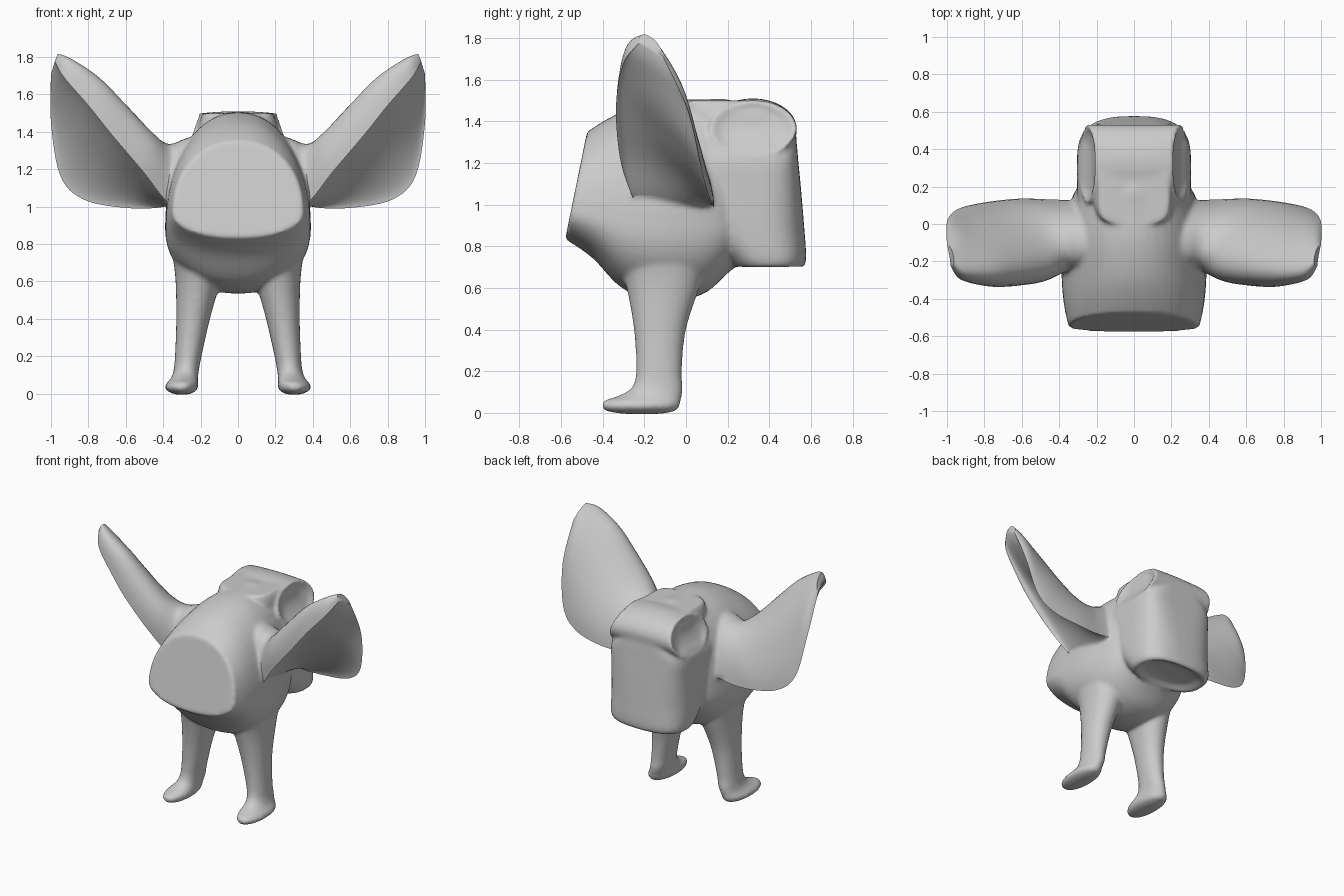
import bpy, bmesh, math
from mathutils import Vector

cube = bpy.data.objects.get("Cube")
if cube:
    bpy.data.objects.remove(cube, do_unlink=True)

grey = bpy.data.materials.new("clay grey")
grey.use_nodes = True
grey.diffuse_color = (0.6, 0.6, 0.6, 1)
grey.node_tree.nodes["Principled BSDF"].inputs["Base Color"].default_value = (0.6, 0.6, 0.6, 1)


def spline(stations, steps=6):
    """Smoothly interpolate a list of equal-length station tuples."""
    out = []
    last = len(stations) - 1
    for i in range(last):
        a, b = stations[max(i - 1, 0)], stations[i]
        c, d = stations[i + 1], stations[min(i + 2, last)]
        for s in range(steps):
            t = s / steps
            out.append([q + 0.5 * t * (r - p + t * (2*p - 5*q + 4*r - e + t * (3*(q - r) + e - p)))
                        for p, q, r, e in zip(a, b, c, d)])
    return out + [list(stations[last])]


def angles(count=48):
    return [(math.cos(math.tau * i / count), math.sin(math.tau * i / count)) for i in range(count)]


def power(v, e):
    return math.copysign(abs(v) ** e, v)


def loft(bm, rings):
    """Skin a row of rings and close both ends."""
    loops = [[bm.verts.new(p) for p in ring] for ring in rings]
    faces = []
    for a, b in zip(loops, loops[1:]):
        for i in range(len(a)):
            j = (i + 1) % len(a)
            faces.append(bm.faces.new((a[i], a[j], b[j], b[i])))
    for end in (loops[0], loops[-1]):
        centre = bm.verts.new(sum((v.co for v in end), Vector()) / len(end))
        for i in range(len(end)):
            faces.append(bm.faces.new((end[i], end[(i + 1) % len(end)], centre)))
    bmesh.ops.recalc_face_normals(bm, faces=faces)


def dished(ring, offset):
    """Inner rings that sink an end cap into a shallow dish."""
    centre = sum(ring, Vector()) / len(ring)
    return [[centre + (p - centre) * s + offset * d for p in ring]
            for s, d in ((0.45, 1.0), (0.75, 0.75), (0.92, 0.2))]


def finish(name, bm):
    mesh = bpy.data.meshes.new(name)
    bm.to_mesh(mesh)
    bm.free()
    mesh.materials.append(grey)
    obj = bpy.data.objects.new(name, mesh)
    bpy.context.collection.objects.link(obj)
    return obj


body = bmesh.new()
ears = bmesh.new()

# Torso: y at bottom, y at top, bottom, top, widest height, half width
torso = [(-.58, -.475, .835, 1.35, .97, .35), (-.45, -.38, .745, 1.41, .94, .375),
         (-.30, -.27, .595, 1.46, .90, .387), (-.10, -.10, .535, 1.5, .88, .387),
         (.08, .08, .57, 1.505, .88, .352), (.20, .20, .67, 1.505, .90, .3),
         (.32, .32, .78, 1.45, .95, .2)]
rings = []
for y0, y1, low, top, mid, w in spline(torso):
    ring = []
    for c, s in angles():
        z = mid + (top - mid if s > 0 else mid - low) * power(s, .95)
        ring.append(Vector((w * power(c, .92), y0 + (y1 - y0) * (z - low) / (top - low), z)))
    rings.append(ring)
loft(body, rings)

# Rear column: height, front y, back y, half width, squareness
column = [(.695, .23, .56, .27, .8), (.74, .19, .577, .295, .75), (.9, .06, .567, .305, .68),
          (1.1, .02, .55, .305, .55), (1.2, .0, .54, .302, .45), (1.26, .0, .535, .283, .4),
          (1.31, .0, .53, .25, .4), (1.37, .0, .525, .222, .4), (1.44, .0, .49, .212, .4),
          (1.475, .0, .45, .2, .4), (1.5, .0, .38, .185, .4)]
rings = [[Vector((w * power(c, e), (a + b) / 2 + (b - a) / 2 * power(s, e), z)) for c, s in angles()]
         for z, a, b, w, e in spline(column)]
loft(body, dished(rings[0], Vector((0, 0, .04))) + rings)

# Crossbar with slanted, dished ends
rings = []
for i in range(13):
    t = i / 6 - 1
    ring = []
    for c, s in angles():
        z = 1.365 + (.145 - .012 * t * t) * s
        ring.append(Vector((t * (.258 - .33 * (z - 1.36)), .322 + .21 * c, z)))
    rings.append(ring)
loft(body, dished(rings[0], Vector((.03, 0, -.01))) + rings
     + dished(rings[-1], Vector((-.03, 0, -.01)))[::-1])

# Legs with forward feet: height, inner x, outer x, front y, back y
leg = [(.8, .06, .36, -.35, .12), (.62, .09, .335, -.29, .07), (.4, .15, .33, -.25, .0),
       (.2, .195, .337, -.24, -.02), (.12, .21, .345, -.262, -.015), (.08, .215, .36, -.33, -.02),
       (.06, .213, .378, -.39, -.025), (.035, .213, .392, -.405, -.03),
       (.01, .23, .372, -.385, -.05), (-.005, .27, .33, -.3, -.12)]

# Ears: front rim, ridge, back rim, cup depth
ear = [(.18, -.24, 1.08, .18, -.1, 1.40, .18, .1, 1.1, -.4),
       (.28, -.25, 1.05, .29, -.1, 1.36, .28, .125, 1.04, -.3),
       (.37, -.25, 1.02, .37, -.1, 1.335, .42, .13, .995, .05),
       (.51, -.31, 1.19, .47, -.1, 1.37, .62, .135, .995, .3),
       (.68, -.335, 1.39, .62, -.1, 1.48, .83, .11, 1.04, .38),
       (.80, -.33, 1.54, .77, -.12, 1.62, .95, .075, 1.165, .35),
       (.93, -.295, 1.69, .9, -.15, 1.745, 1, .01, 1.45, .3),
       (.98, -.225, 1.775, .965, -.175, 1.808, 1, -.11, 1.71, .1)]

for side in (-1, 1):
    loft(body, [[Vector((side * ((a + b) / 2 + (b - a) / 2 * c), (f + r) / 2 + (r - f) / 2 * power(s, .9), z))
                 for c, s in angles()] for z, a, b, f, r in spline(leg)])
    rings = []
    for st in spline(ear):
        front, ridge, back = [Vector((side * st[i], st[i + 1], st[i + 2])) for i in (0, 3, 6)]
        mid = (front + back) / 2
        rings.append([mid + (front - back) / 2 * power(c, .9)
                      + (ridge - mid) * (power(s, .9) if s > 0 else -s * st[9])
                      for c, s in angles()])
    loft(ears, rings)
    # The ear root is also fused into the body for a soft join
    loft(body, rings[:14])

# Fuse the trunk parts into one skin and soften the joins
body_obj = finish("body", body)
fuse = body_obj.modifiers.new("fuse", 'REMESH')
fuse.mode = 'VOXEL'
fuse.voxel_size = 0.011
fuse.use_smooth_shade = True
soft = body_obj.modifiers.new("soften", 'SMOOTH')
soft.factor = 0.5
soft.iterations = 12

ears_obj = finish("ears", ears)
bpy.context.view_layer.objects.active = ears_obj
ears_obj.select_set(True)
bpy.ops.object.shade_smooth_by_angle(angle=math.radians(50))
